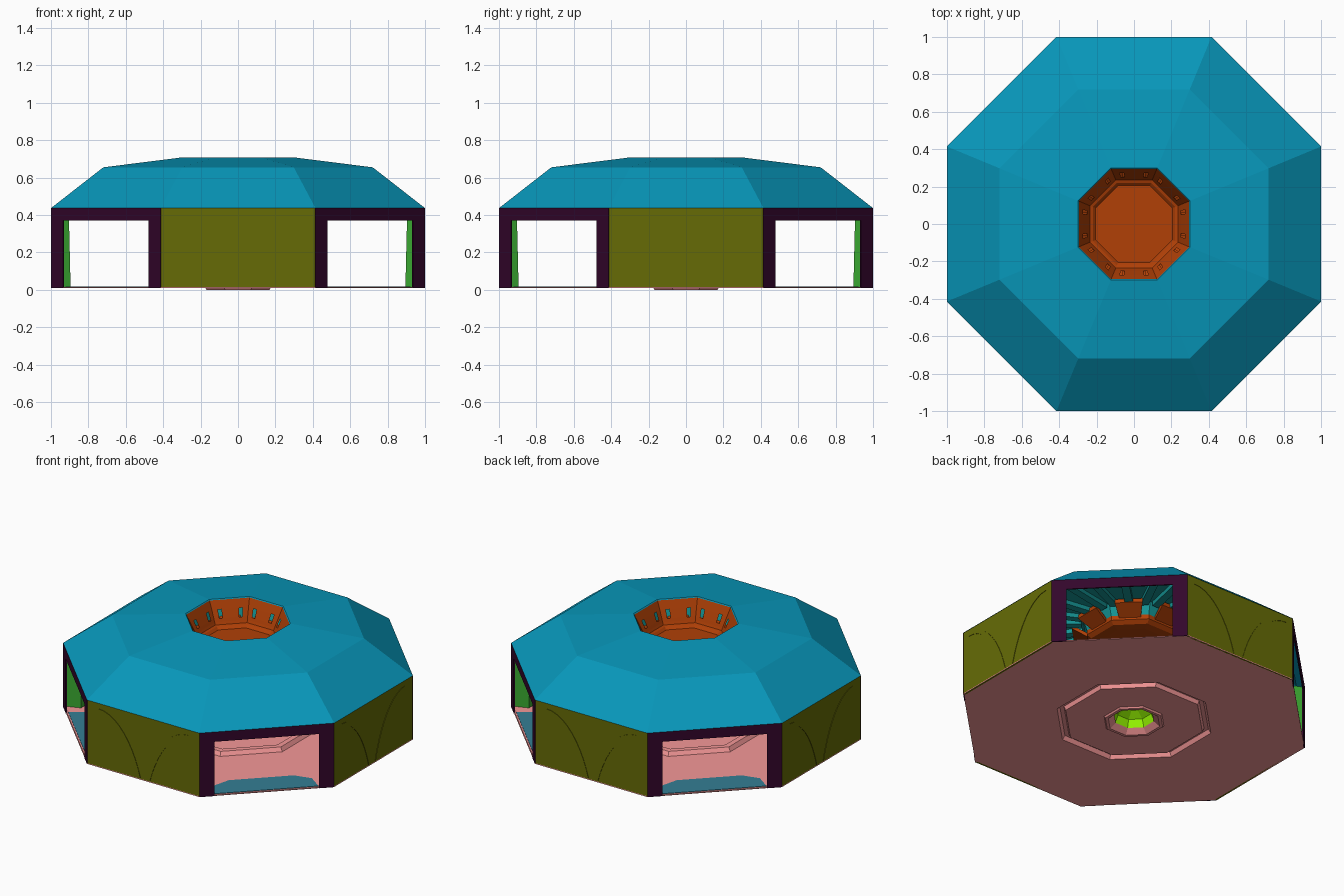
import bpy
from math import cos, sin, tan, pi, radians

if "Cube" in bpy.data.objects:
    bpy.data.objects.remove(bpy.data.objects["Cube"])

CARDINAL = [0, 90, 180, 270]
DIAGONAL = [45, 135, 225, 315]
ALL = CARDINAL + DIAGONAL


def material(name, rgb):
    """Material from 0-255 display colour."""
    m = bpy.data.materials.new(name)
    m.diffuse_color = (*[(c / 255) ** 2.2 for c in rgb], 1)
    m.use_nodes = True
    m.node_tree.nodes["Principled BSDF"].inputs["Base Color"].default_value = m.diffuse_color
    return m


BLUE = material("roof_blue", (16, 150, 185))
TEAL = material("ceiling_teal", (28, 150, 150))
OLIVE = material("wall_olive", (102, 107, 14))
PURPLE = material("frame_purple", (54, 14, 47))
GREEN = material("liner_green", (60, 165, 52))
ORANGE = material("bowl_orange", (175, 66, 15))
PINK = material("floor_pink", (245, 150, 150))
SLATE = material("apron_slate", (55, 125, 147))
LIME = material("lamp_lime", (150, 250, 5))


def make(name, verts, faces, mat):
    me = bpy.data.meshes.new(name)
    me.from_pydata(verts, [], faces)
    me.update()
    ob = bpy.data.objects.new(name, me)
    bpy.context.collection.objects.link(ob)
    me.materials.append(mat)
    return ob


def place(u, d, z, deg):
    """Point on a side: u along the side, d outward, z up."""
    a = radians(deg)
    return (d * cos(a) - u * sin(a), d * sin(a) + u * cos(a), z)


def octa_loft(name, profile, mat, cap=False):
    """Octagonal loft of (apothem, z) pairs."""
    verts, faces = [], []
    for d, z in profile:
        r = d / cos(pi / 8)
        verts += [(r * cos(pi / 8 + k * pi / 4), r * sin(pi / 8 + k * pi / 4), z) for k in range(8)]
    for i in range(len(profile) - 1):
        for k in range(8):
            a, b = i * 8 + k, i * 8 + (k + 1) % 8
            faces.append((a, b, b + 8, a + 8))
    if cap:
        n = len(verts)
        faces.append(tuple(range(n - 8, n)))
    return make(name, verts, faces, mat)


def solids(name, lower, upper, angles, mat):
    """Solid between two matching loops of (u, d, z), repeated round the sides."""
    verts, faces = [], []
    n = len(lower)
    for deg in angles:
        s = len(verts)
        verts += [place(*p, deg) for p in list(lower) + list(upper)]
        faces.append(tuple(s + i for i in reversed(range(n))))
        faces.append(tuple(s + n + i for i in range(n)))
        for i in range(n):
            j = (i + 1) % n
            faces.append((s + i, s + j, s + n + j, s + n + i))
    return make(name, verts, faces, mat)


def prism(name, outline, z0, z1, angles, mat):
    return solids(name, [(u, d, z0) for u, d in outline], [(u, d, z1) for u, d in outline], angles, mat)


def rect(u0, u1, d0, d1):
    return [(u0, d0), (u0, d1), (u1, d1), (u1, d0)]


# Roof, eave soffit and ceiling
octa_loft("roof", [(0.295, 0.703), (0.3, 0.708), (0.72, 0.655), (1, 0.437), (0.95, 0.432), (0.84, 0.52)], BLUE)
octa_loft("ceiling", [(0.84, 0.52), (0.70, 0.625), (0.3, 0.665), (0.275, 0.59)], TEAL)

# Ceiling ribs: three under every roof side
for i, c in enumerate((-1, 0, 1)):
    w = 0.025
    low = [(c * .09 - w, .31, .635), (c * .09 + w, .31, .635), (c * .2 + w, .68, .60), (c * .2 - w, .68, .60)]
    solids(f"ceiling_rib_{i}", low, [(u, d, z + .035) for u, d, z in low], ALL, TEAL)
    low = [(c * .2 - w, .68, .60), (c * .2 + w, .68, .60), (c * .25 + w, .90, .445), (c * .25 - w, .90, .445)]
    solids(f"eave_rib_{i}", low, [(u, d, z + .03) for u, d, z in low], ALL, TEAL)

# Solid walls with inner liners
prism("wall", [(-.414, .997), (.414, .997), (.408, .985), (-.408, .985)], .01, .437, CARDINAL, OLIVE)
solids("wall_liner", [(-.408, .985, .013), (.408, .985, .013), (.375, .895, .013), (-.375, .895, .013)],
       [(-.408, .985, .432), (.408, .985, .432), (.375, .905, .432), (-.375, .905, .432)], CARDINAL, GREEN)

# Curved relief strips on the walls, spreading from the bottom centre
for name, s in (("left", -1), ("right", 1)):
    verts, faces = [], []
    for deg in CARDINAL:
        b = len(verts)
        for i in range(11):
            t = i / 10
            z = .02 + .38 * sin(t * pi / 2)
            u = .02 + .31 * (.5 * t + .5 * (1 - cos(t * pi / 2)))
            verts += [place(s * u, .996, z, deg), place(s * u, 1, z, deg),
                      place(s * (u + .03), 1, z - .01 * t, deg), place(s * (u + .03), .996, z - .01 * t, deg)]
        for i in range(10):
            for k in range(3):
                a = b + i * 4 + k
                faces.append((a, a + 1, a + 5, a + 4))
    make(f"wall_relief_{name}", verts, faces, OLIVE)

# Doorway frames on the diagonal sides
prism("door_post_left", rect(-.413, -.322, .992, 1), .01, .437, DIAGONAL, PURPLE)
prism("door_post_right", rect(.322, .413, .992, 1), .01, .437, DIAGONAL, PURPLE)
prism("door_lintel", rect(-.322, .322, .992, 1), .372, .437, DIAGONAL, PURPLE)

# Base underside: recessed ring and projecting centre rim
octa_loft("base", [(.998, .016), (.998, .01), (.45, .01), (.435, .035), (.41, .035), (.4, .01),
                   (.175, .01), (.168, 0), (.15, 0), (.115, .03)], PINK)
octa_loft("floor_lamp", [(.12, .03), (.10, .08), (.05, .11)], LIME, cap=True)

# Floor top with its ridge, and door aprons
octa_loft("floor", [(.995, .016), (.46, .016), (.445, .042), (.41, .042), (.395, .016),
                    (.2, .016), (.17, .05), (.12, .05)], PINK)
prism("door_apron", [(-.32, .985), (.32, .985), (.3, .87), (.2, .81), (-.2, .81), (-.3, .87)],
      .015, .019, DIAGONAL, SLATE)

# Skylight bowl: slotted sides, one pair of slots per side
us = [-1, -.68, -.48, .48, .68, 1]
rows = [(.297, .705), (.272, .65), (.25, .6), (.242, .58)]
verts, faces = [], []
n = len(us)
for deg in ALL:
    b = len(verts)
    for d, z in rows:
        verts += [place(t * d * tan(pi / 8), d, z, deg) for t in us]
    for r in range(3):
        for c in range(n - 1):
            if r == 1 and c in (1, 3):
                continue
            a = b + r * n + c
            faces.append((a, a + 1, a + n + 1, a + n))
make("skylight_sides", verts, faces, ORANGE)

# Skylight bowl: stepped bottom and the brackets that carry it
octa_loft("skylight_bottom", [(.242, .58), (.235, .565), (.22, .56), (.205, .545)], ORANGE, cap=True)
octa_loft("skylight_underside", [(.275, .59), (.275, .56), (.25, .54), (.2, .535)], ORANGE, cap=True)
low = [(-.06, .25, .56), (.06, .25, .56), (.085, .37, .625), (-.085, .37, .625)]
solids("skylight_bracket", low, [(u, d, z + .025) for u, d, z in low], ALL, ORANGE)
